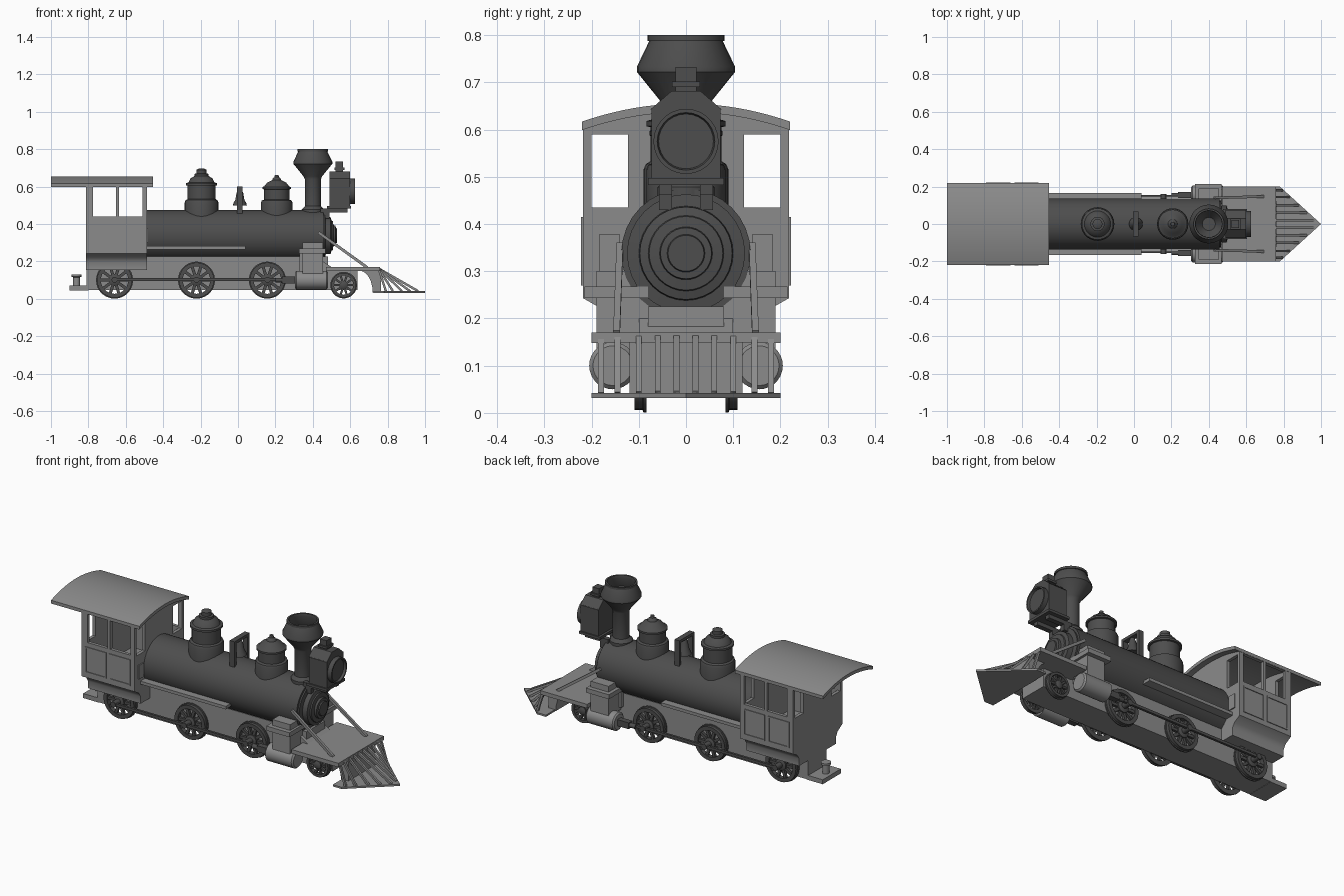
import bpy, bmesh, math
from mathutils import Vector, Matrix

if "Cube" in bpy.data.objects:
    bpy.data.objects.remove(bpy.data.objects["Cube"])

def material(name, v):
    m = bpy.data.materials.new(name)
    m.diffuse_color = (v, v, v, 1)
    m.use_nodes = True
    m.node_tree.nodes["Principled BSDF"].inputs["Base Color"].default_value = m.diffuse_color
    return m

LIGHT = material("light grey", 0.26)
DARK = material("dark grey", 0.075)

def finish(name, bm, mat, angle=35):
    bmesh.ops.recalc_face_normals(bm, faces=bm.faces[:])
    me = bpy.data.meshes.new(name)
    bm.to_mesh(me)
    bm.free()
    me.materials.append(mat)
    me.polygons.foreach_set("use_smooth", [True] * len(me.polygons))
    me.set_sharp_from_angle(angle=math.radians(angle))
    ob = bpy.data.objects.new(name, me)
    bpy.context.collection.objects.link(ob)
    return ob

def add_box(bm, x0, x1, y0, y1, z0, z1):
    m = Matrix.Translation(((x0+x1)/2, (y0+y1)/2, (z0+z1)/2)) @ Matrix.Diagonal((x1-x0, y1-y0, z1-z0, 1))
    bmesh.ops.create_cube(bm, size=1, matrix=m)

def boxes(name, mat, items):
    bm = bmesh.new()
    for b in items:
        add_box(bm, *b)
    return finish(name, bm, mat)

def add_bar(bm, p, q, w, h):
    p, q = Vector(p), Vector(q)
    d = q - p
    rot = d.to_track_quat('X', 'Z').to_matrix().to_4x4()
    bmesh.ops.create_cube(bm, size=1, matrix=Matrix.Translation((p+q)/2) @ rot @ Matrix.Diagonal((d.length, w, h, 1)))

def add_lathe(bm, prof, centre, axis='Z', n=28, ring=False):
    # prof holds (radius, distance along axis); ring closes the profile on itself
    c = Vector(centre)
    def pt(r, h, a):
        u, v = r*math.cos(a), r*math.sin(a)
        return c + Vector({'X': (h, u, v), 'Y': (u, h, v), 'Z': (u, v, h)}[axis])
    rows = [[bm.verts.new(pt(r, h, 2*math.pi*i/n)) for i in range(n)] for r, h in prof]
    pairs = list(zip(rows, rows[1:])) + ([(rows[-1], rows[0])] if ring else [])
    for a, b in pairs:
        for i in range(n):
            j = (i+1) % n
            bm.faces.new((a[i], a[j], b[j], b[i]))
    if not ring:
        bm.faces.new(rows[0])
        bm.faces.new(rows[-1])

def lathe(name, mat, prof, centre, axis='Z', n=28):
    bm = bmesh.new()
    add_lathe(bm, prof, centre, axis, n)
    return finish(name, bm, mat)

def extrude(name, mat, pts, axis, lo, hi):
    # pts are (y, z) for axis X, (x, z) for Y, (x, y) for Z
    bm = bmesh.new()
    f = {'X': lambda p, t: (t, p[0], p[1]), 'Y': lambda p, t: (p[0], t, p[1]), 'Z': lambda p, t: (p[0], p[1], t)}[axis]
    a = [bm.verts.new(f(p, lo)) for p in pts]
    b = [bm.verts.new(f(p, hi)) for p in pts]
    bm.faces.new(a)
    bm.faces.new(b)
    for i in range(len(pts)):
        j = (i+1) % len(pts)
        bm.faces.new((a[i], a[j], b[j], b[i]))
    return finish(name, bm, mat)

# boiler and stepped smokebox door
lathe("boiler", DARK, [(.137, -.49), (.137, .457)], (0, 0, .338), 'X', 32)
lathe("smokebox_door", DARK, [(.125, .45), (.125, .465), (.1, .468), (.098, .495), (.08, .5), (.078, .507),
      (.056, .51), (.054, .522), (.04, .523), (.038, .53)], (0, 0, .338), 'X', 32)

# chassis, rear beam and coupling post
boxes("chassis", LIGHT, [(-.81, .48, -.08, .08, .047, .225), (.48, .64, -.08, .08, .047, .155)])
boxes("rear_beam", LIGHT, [(-.9, -.8, -.08, .08, .045, .07)])
lathe("coupling_post", LIGHT, [(.018, .07), (.018, .115), (.026, .118), (.026, .13)], (-.863, 0, 0), 'Z', 16)

# cab
X0, X1, W = -.812, -.487, .218
def arch(y, drop=0):
    return .655 - drop - .038 * (abs(y)/.22)**2
ys = [-.22 + .44*i/20 for i in range(21)]
extrude("cab_roof", LIGHT, [(y, arch(y)) for y in ys] + [(y, arch(y, .018)) for y in reversed(ys)], 'X', -1, -.455)
extrude("cab_skirt", LIGHT, [(-W, .25), (-W, .243), (-.178, .22), (-.163, .195), (-.163, .155),
        (.163, .155), (.163, .195), (.178, .22), (W, .243), (W, .25)], 'X', X0, X1)
for s, side in ((1, "left"), (-1, "right")):
    y0, y1 = sorted((s*W, s*(W-.018)))
    f0, f1 = sorted((s*W, s*(W+.004)))
    wall = [(X0, X1, y0, y1, .245, .44), (X0, X1, y0, y1, .598, .615)]
    wall += [(a, b, y0, y1, .44, .6) for a, b in ((X0, -.775), (-.652, -.636), (-.51, X1))]
    # raised mouldings around the lower panels
    for a, b in ((-.79, -.66), (-.64, -.51)):
        wall += [(a, b, f0, f1, .27, .277), (a, b, f0, f1, .408, .415),
                 (a, a+.007, f0, f1, .27, .415), (b-.007, b, f0, f1, .27, .415)]
    boxes("cab_wall_" + side, LIGHT, wall)
for nm, a, b in (("front", X1-.018, X1), ("rear", X0, X0+.018)):
    boxes("cab_wall_" + nm, LIGHT, [(a, b, -W, W, .245, .435), (a, b, -.123, .123, .435, .592)] +
          [(a, b, min(s*.2, s*W), max(s*.2, s*W), .435, .592) for s in (1, -1)])
    extrude("cab_gable_" + nm, LIGHT, [(-W, .59), (W, .59)] + [(y*W/.22, arch(y, .01)) for y in reversed(ys)], 'X', a, b)
boxes("cab_front_panels", LIGHT, [(X1, X1+.006, *sorted((s*.14, s*.184)), .3, .378) for s in (1, -1)])

# smoke stack with hollow mouth
lathe("smoke_stack", DARK, [(.06, .44), (.06, .478), (.043, .495), (.043, .64), (.05, .655), (.104, .722), (.104, .733),
      (.078, .787), (.082, .788), (.082, .8), (.072, .8), (.07, .785), (.09, .73), (.035, .65)], (.4, 0, 0))

# steam and sand domes
lathe("steam_dome", DARK, [(.09, .42), (.09, .515), (.085, .527), (.075, .533), (.075, .605), (.084, .607), (.084, .618),
      (.07, .622), (.058, .645), (.038, .656), (.038, .668), (.026, .67), (.026, .69), (.015, .696)], (-.195, 0, 0))
lathe("sand_dome", DARK, [(.084, .42), (.084, .515), (.08, .525), (.068, .53), (.068, .585), (.077, .587), (.077, .597),
      (.066, .602), (.05, .622), (.025, .634), (.02, .645), (.012, .65), (.01, .662)], (.207, 0, 0))

# bell in its yoke
boxes("bell_yoke", DARK, [(-.005, .025, -.066, -.05, .44, .6), (-.005, .025, .05, .066, .44, .6),
                          (-.005, .025, -.066, .066, .585, .6)])
lathe("bell", DARK, [(.037, .5), (.034, .512), (.024, .53), (.018, .565), (.01, .586)], (.01, 0, 0), 'Z', 16)

# headlamp
boxes("headlamp_body", DARK, [(.488, .6, -.073, .073, .497, .645), (.475, .605, -.08, .08, .483, .497)])
extrude("headlamp_hood", DARK, [(-.075, .643), (.075, .643), (.03, .682), (-.03, .682)], 'X', .488, .6)
boxes("headlamp_vent", DARK, [(.522, .562, -.022, .022, .68, .733), (.515, .569, -.03, .03, .69, .702)])
lathe("headlamp_lens", DARK, [(.069, .59), (.069, .625), (.061, .625), (.058, .612)], (0, 0, .575), 'X')
boxes("headlamp_bracket", DARK, [(.44, .585, *sorted((s*.03, s*.057)), a, b) for s in (1, -1)
                                 for a, b in ((.462, .484),)] +
      [(.44, .49, *sorted((s*.03, s*.057)), .43, .484) for s in (1, -1)])

# front deck
boxes("front_deck", LIGHT, [(.47, .76, -.2, .2, .148, .17)])
extrude("smokebox_saddle", LIGHT, [(.33, .15), (.5, .15), (.5, .17), (.455, .2), (.455, .27), (.33, .27)], 'Y', -.1, .1)

# wheels
def wheel(name, x, z, r, y, s, spokes=10):
    bm = bmesh.new()
    inner, outer = y - .012, y + .013
    add_lathe(bm, [(r+.005, s*inner), (r+.005, s*(inner+.006)), (r, s*(inner+.008)), (r, s*outer),
                   (r*.78, s*outer), (r*.78, s*inner)], (x, 0, z), 'Y', 28, True)
    add_lathe(bm, [(r*.34, s*inner), (r*.34, s*outer), (r*.2, s*(outer+.006))], (x, 0, z), 'Y', 16)
    for i in range(spokes):
        a = 2*math.pi*i/spokes
        u = Vector((math.cos(a), 0, math.sin(a)))
        c = Vector((x, s*y, z))
        add_bar(bm, c + u*r*.25, c + u*r*.82, .014, r*.17)
    finish(name, bm, DARK)

DRIVE = (-.66, -.222, .157)
for s, side in ((1, "left"), (-1, "right")):
    for i, x in enumerate(DRIVE):
        wheel(f"drive_wheel_{i+1}_{side}", x, .1, .094, .096, s)
    wheel("pilot_wheel_" + side, .565, .073, .066, .096, s)

    # rods, crank pins and crosshead
    bm = bmesh.new()
    add_box(bm, DRIVE[0], .25, *sorted((s*.143, s*.156)), .095, .11)
    add_box(bm, .235, .305, *sorted((s*.138, s*.17)), .083, .118)
    add_lathe(bm, [(.012, .2), (.012, .33)], (0, s*.155, .1), 'X', 12)
    for x in DRIVE:
        add_lathe(bm, [(.016, s*.1), (.016, s*.16)], (x, 0, .102), 'Y', 12)
    finish("rods_" + side, bm, DARK)

    # cylinder and stepped steam chest
    lathe("cylinder_" + side, LIGHT, [(.042, .305), (.05, .312), (.05, .472), (.042, .48)], (0, s*.155, .1), 'X')
    boxes("steam_chest_" + side, LIGHT, [(.345, .455, *sorted((s*.08, s*.19)), .13, .3),
                                         (.325, .468, *sorted((s*.08, s*.215)), .243, .268)])

    # running board and diagonal brace
    boxes("running_board_" + side, LIGHT, [(-.49, .04, *sorted((s*.1, s*.165)), .265, .282)])
    bm = bmesh.new()
    add_bar(bm, (.43, s*.14, .355), (.69, s*.147, .168), .014, .015)
    finish("deck_brace_" + side, bm, LIGHT)

# axles
bm = bmesh.new()
for x, z in [(x, .1) for x in DRIVE] + [(.565, .073)]:
    add_lathe(bm, [(.015, -.1), (.015, .1)], (x, 0, z), 'Y', 12)
finish("axles", bm, DARK)

# pilot: curved support, V-shaped base plate and slats
curve = [(.73 - .08*math.cos(t), .035 + .115*math.sin(t)) for t in [math.pi/2*i/6 for i in range(7)]]
curve = [(.65 + .07*math.sin(t), .035 + .115*math.cos(t)) for t in [math.pi/2*i/6 for i in range(7)]]
extrude("pilot_support", LIGHT, curve + [(.765, .035), (.765, .15)], 'Y', -.12, .12)
extrude("pilot_base", LIGHT, [(.725, -.2), (.78, -.2), (1, 0), (.78, .2), (.725, .2)], 'Z', .032, .042)
bm = bmesh.new()
for y in (.02, .06, .1, .145, .18):
    for s in (1, -1):
        add_bar(bm, (.752, s*y, .162), (.985 - 1.08*y, s*y, .041), .012, .012)
finish("pilot_slats", bm, LIGHT)
